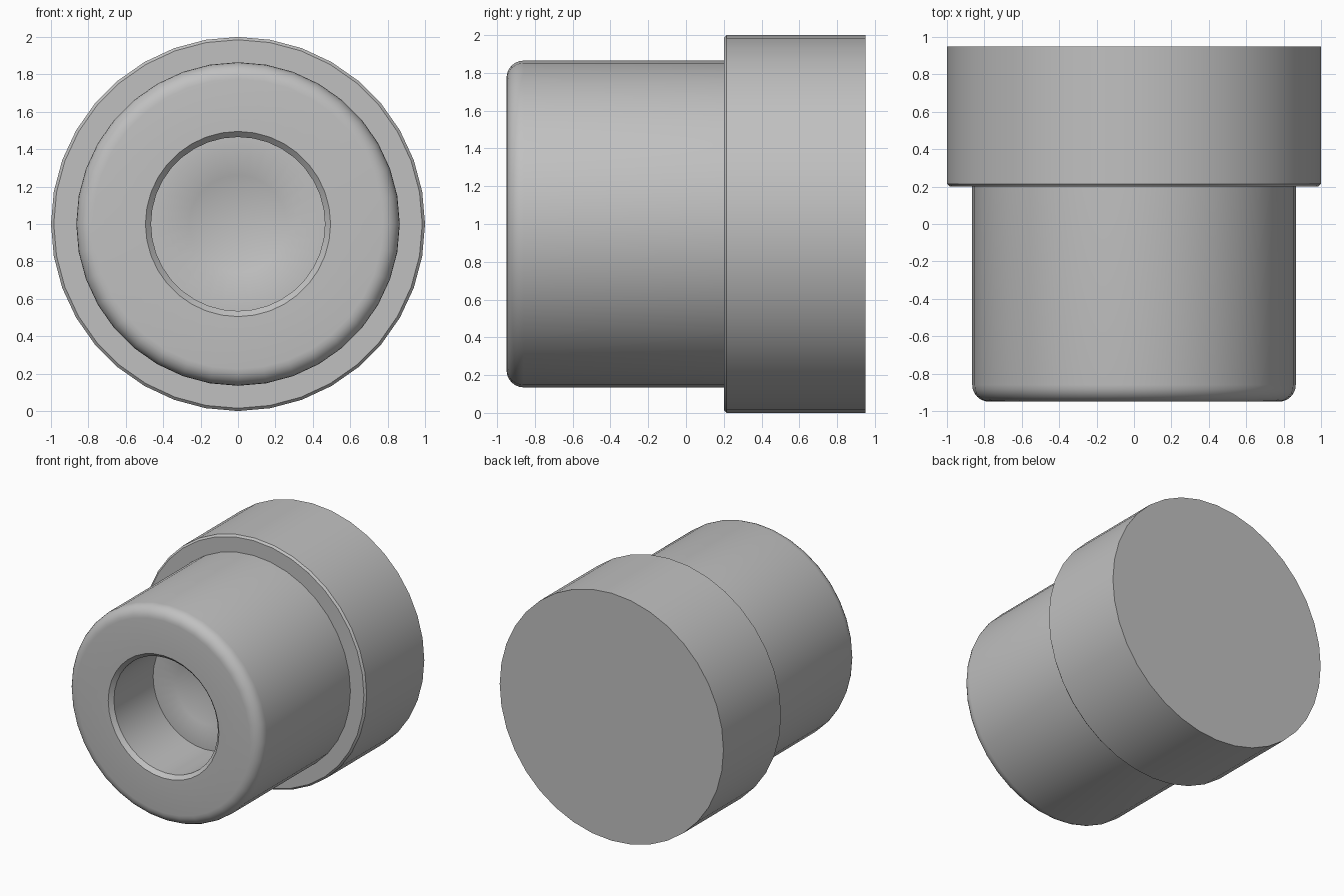
import bpy, bmesh, math
from mathutils import Vector

old = bpy.data.objects.get("Cube")
if old:
    bpy.data.objects.remove(old, do_unlink=True)

# One flat colour
grey = bpy.data.materials.new("plain_grey")
grey.use_nodes = True
colour = (0.53, 0.53, 0.53, 1)
grey.diffuse_color = colour
grey.node_tree.nodes["Principled BSDF"].inputs["Base Color"].default_value = colour

SIDES = 36
HEAD_R, BODY_R, HOLE_R, DIMPLE_R = 1.0, 0.865, 0.465, 0.26
BACK, STEP, FRONT, FLOOR = 0.95, 0.2, -0.95, -0.42
ROUND, RIM, EDGE = 0.09, 0.03, 0.015

# Half section as (radius, y), from the back centre to the dimple tip
profile = [(0, BACK), (HEAD_R, BACK), (HEAD_R, STEP + EDGE),
           (HEAD_R - EDGE, STEP), (BODY_R, STEP)]
# Rounded front shoulder
for i in range(7):
    a = math.radians(15 * i)
    profile.append((BODY_R - ROUND + ROUND * math.cos(a),
                    FRONT + ROUND - ROUND * math.sin(a)))
# Chamfered blind hole with a shallow conical dimple in its floor
profile += [(HOLE_R + RIM, FRONT), (HOLE_R, FRONT + RIM), (HOLE_R, FLOOR),
            (DIMPLE_R, FLOOR), (0, FLOOR + 0.15)]

# Turn the section about the y axis
bm = bmesh.new()
verts = [bm.verts.new((r, y, 0)) for r, y in profile]
edges = [bm.edges.new(pair) for pair in zip(verts, verts[1:])]
bmesh.ops.spin(bm, geom=verts + edges, cent=Vector((0, 0, 0)), axis=Vector((0, 1, 0)),
               angle=math.tau, steps=SIDES, use_merge=False)
bmesh.ops.remove_doubles(bm, verts=bm.verts[:], dist=0.0005)
bmesh.ops.recalc_face_normals(bm, faces=bm.faces[:])
mesh = bpy.data.meshes.new("stepped_bushing")
bm.to_mesh(mesh)
bm.free()
mesh.materials.append(grey)

bushing = bpy.data.objects.new("stepped_bushing", mesh)
bushing.location.z = HEAD_R
bpy.context.collection.objects.link(bushing)

# Smooth round walls, crisp steps
bpy.ops.object.select_all(action="DESELECT")
bushing.select_set(True)
bpy.context.view_layer.objects.active = bushing
bpy.ops.object.shade_smooth_by_angle(angle=math.radians(35))
